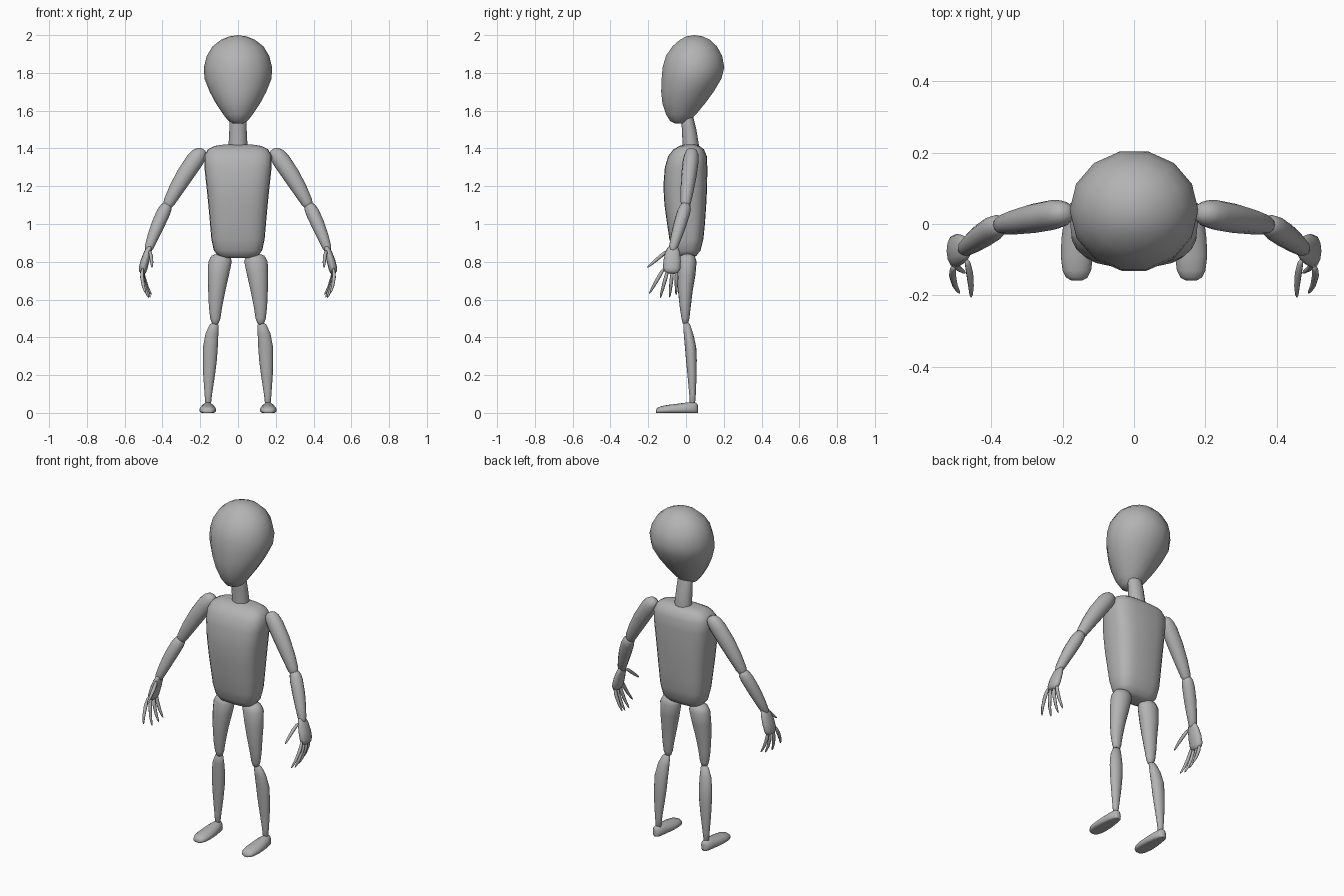
import bpy, bmesh, math
from mathutils import Vector

grey = bpy.data.materials.new("plain grey")
grey.diffuse_color = (0.45, 0.45, 0.45, 1)


def loft(name, rings, u, v, n=16, power=2.0):
    """Closed tube through rings (centre, radius along u, radius along v); ends close in a point."""
    bm = bmesh.new()
    loops = []
    for c, a, b in rings:
        ring = []
        for i in range(n):
            t = 2 * math.pi * i / n
            cx, sy = math.cos(t), math.sin(t)
            x = math.copysign(abs(cx) ** (2 / power), cx)
            y = math.copysign(abs(sy) ** (2 / power), sy)
            ring.append(bm.verts.new(Vector(c) + u * (a * x) + v * (b * y)))
        loops.append(ring)
    for r0, r1 in zip(loops, loops[1:]):
        for i in range(n):
            j = (i + 1) % n
            bm.faces.new((r0[i], r0[j], r1[j], r1[i]))
    for r in (loops[0], loops[-1]):
        tip = bm.verts.new(sum((w.co for w in r), Vector()) / n)
        for i in range(n):
            bm.faces.new((tip, r[i], r[(i + 1) % n]))
    bmesh.ops.remove_doubles(bm, verts=bm.verts, dist=0.0002)
    bmesh.ops.recalc_face_normals(bm, faces=bm.faces)
    for f in bm.faces:
        f.smooth = True
    me = bpy.data.meshes.new(name)
    bm.to_mesh(me)
    bm.free()
    me.materials.append(grey)
    ob = bpy.data.objects.new(name, me)
    bpy.context.collection.objects.link(ob)
    return ob


X, Y = Vector((1, 0, 0)), Vector((0, 1, 0))


def upright(name, rows, n=16, power=2.0):
    """Rows of (z, x centre, half width, y front, y back)."""
    return loft(name, [((x, (f + b) / 2, z), w, (b - f) / 2) for z, x, w, f, b in rows],
                X, Y, n, power)


def limb(name, p0, p1, a, b, profile, n=12, bend=(0, 0, 0), side=1):
    """Tapered limb from p0 to p1; profile holds (position, scale) pairs."""
    m = Vector((side, 1, 1))
    p0, p1, bend = Vector(p0) * m, Vector(p1) * m, Vector(bend) * m
    w = (p1 - p0).normalized()
    v = (Y - w * w.dot(Y)).normalized()
    u = v.cross(w)
    rings = [(p0.lerp(p1, t) + bend * (4 * t * (1 - t)), a * s, b * s) for t, s in profile]
    return loft(name, rings, u, v, n)


# Head, neck and torso
upright("head", [
    (1.532, 0, 0.025, -0.06, -0.005), (1.545, 0, 0.05, -0.085, 0.02),
    (1.58, 0, 0.078, -0.108, 0.055), (1.64, 0, 0.118, -0.128, 0.105),
    (1.70, 0, 0.15, -0.135, 0.15), (1.77, 0, 0.178, -0.133, 0.192),
    (1.83, 0, 0.18, -0.128, 0.207), (1.89, 0, 0.165, -0.11, 0.195),
    (1.94, 0, 0.135, -0.075, 0.167), (1.975, 0, 0.09, -0.035, 0.13),
    (1.993, 0, 0.045, 0.0, 0.09), (2.0, 0, 0.0, 0.045, 0.045)], 14)
upright("neck", [
    (1.40, 0, 0.05, -0.018, 0.068), (1.42, 0, 0.05, -0.018, 0.068),
    (1.50, 0, 0.046, -0.022, 0.055), (1.56, 0, 0.044, -0.025, 0.04),
    (1.59, 0, 0.035, -0.025, 0.035)], 12)
upright("torso", [
    (0.82, 0, 0.07, -0.035, 0.035), (0.832, 0, 0.105, -0.055, 0.055),
    (0.86, 0, 0.128, -0.072, 0.077), (0.92, 0, 0.141, -0.088, 0.092),
    (1.0, 0, 0.148, -0.10, 0.10), (1.1, 0, 0.157, -0.114, 0.107),
    (1.2, 0, 0.167, -0.12, 0.112), (1.3, 0, 0.178, -0.112, 0.113),
    (1.36, 0, 0.179, -0.094, 0.11), (1.395, 0, 0.16, -0.067, 0.095),
    (1.413, 0, 0.125, -0.035, 0.072), (1.42, 0, 0.08, -0.01, 0.05)], 24, 3.0)

sausage = [(0, 0.3), (0.03, 0.65), (0.09, 0.88), (0.2, 1), (0.45, 0.98),
           (0.7, 0.84), (0.9, 0.66), (0.97, 0.46), (1, 0.2)]
finger = [(0, 0.4), (0.1, 0.85), (0.35, 1), (0.7, 0.8), (0.93, 0.5), (1, 0.15)]

for side, label in ((1, "left"), (-1, "right")):
    # Arms
    limb(label + "_upper_arm", (0.185, 0.033, 1.395), (0.383, -0.005, 1.08),
         0.047, 0.042, sausage, 12, (0.006, 0, 0.008), side)
    limb(label + "_forearm", (0.37, 0.003, 1.11), (0.48, -0.075, 0.85),
         0.036, 0.035, sausage, 12, (0.004, 0, 0.004), side)
    # Hand: flat palm, thumb and four curled fingers
    limb(label + "_palm", (0.465, -0.068, 0.885), (0.508, -0.078, 0.738), 0.023, 0.046,
         [(0, 0.35), (0.07, 0.62), (0.25, 0.85), (0.55, 1), (0.82, 1), (0.95, 0.8), (1, 0.4)],
         12, (0.004, 0, 0), side)
    limb(label + "_thumb", (0.468, -0.10, 0.858), (0.456, -0.205, 0.77),
         0.010, 0.010, finger, 8, (-0.004, 0, 0), side)
    for i, (y0, z0, x1, y1, z1) in enumerate((
            (-0.118, 0.765, 0.488, -0.194, 0.632), (-0.097, 0.755, 0.472, -0.137, 0.608),
            (-0.072, 0.752, 0.463, -0.087, 0.612), (-0.05, 0.76, 0.458, -0.052, 0.625))):
        limb(f"{label}_finger_{i + 1}", (0.505, y0, z0), (x1, y1, z1),
             0.010, 0.010, finger, 8, (0.01, 0, 0), side)
    # Legs, with knees slightly turned out
    upright(label + "_thigh", [
        (z, x * side, w, f, b) for z, x, w, f, b in (
            (0.84, 0.09, 0.03, -0.015, 0.03), (0.832, 0.09, 0.05, -0.032, 0.046),
            (0.80, 0.095, 0.062, -0.043, 0.056), (0.73, 0.104, 0.056, -0.046, 0.05),
            (0.65, 0.112, 0.046, -0.043, 0.036), (0.56, 0.119, 0.035, -0.033, 0.025),
            (0.50, 0.12, 0.027, -0.024, 0.018), (0.475, 0.12, 0.018, -0.018, 0.012),
            (0.468, 0.12, 0.008, -0.01, 0.005))])
    upright(label + "_shin", [
        (z, x * side, w, f, b) for z, x, w, f, b in (
            (0.478, 0.125, 0.01, -0.006, 0.01), (0.468, 0.127, 0.023, -0.013, 0.022),
            (0.42, 0.138, 0.034, -0.012, 0.038), (0.35, 0.146, 0.039, -0.006, 0.054),
            (0.28, 0.149, 0.037, 0.0, 0.057), (0.2, 0.153, 0.031, 0.008, 0.056),
            (0.1, 0.157, 0.02, 0.017, 0.052), (0.05, 0.158, 0.015, 0.02, 0.048),
            (0.04, 0.158, 0.008, 0.025, 0.042))])
    # Foot: rings along y, flattened on the sole
    foot = loft(label + "_foot", [
        ((0.16 * side, y, h * 0.35), w, h * 0.65) for y, w, h in (
            (-0.158, 0.015, 0.018), (-0.15, 0.03, 0.028), (-0.13, 0.04, 0.036),
            (-0.09, 0.045, 0.043), (-0.04, 0.043, 0.049), (0.01, 0.036, 0.056),
            (0.045, 0.028, 0.058), (0.058, 0.018, 0.05), (0.063, 0.006, 0.04))],
        X, Vector((0, 0, 1)), 16)
    for vert in foot.data.vertices:
        vert.co.z = max(vert.co.z, 0.0)
